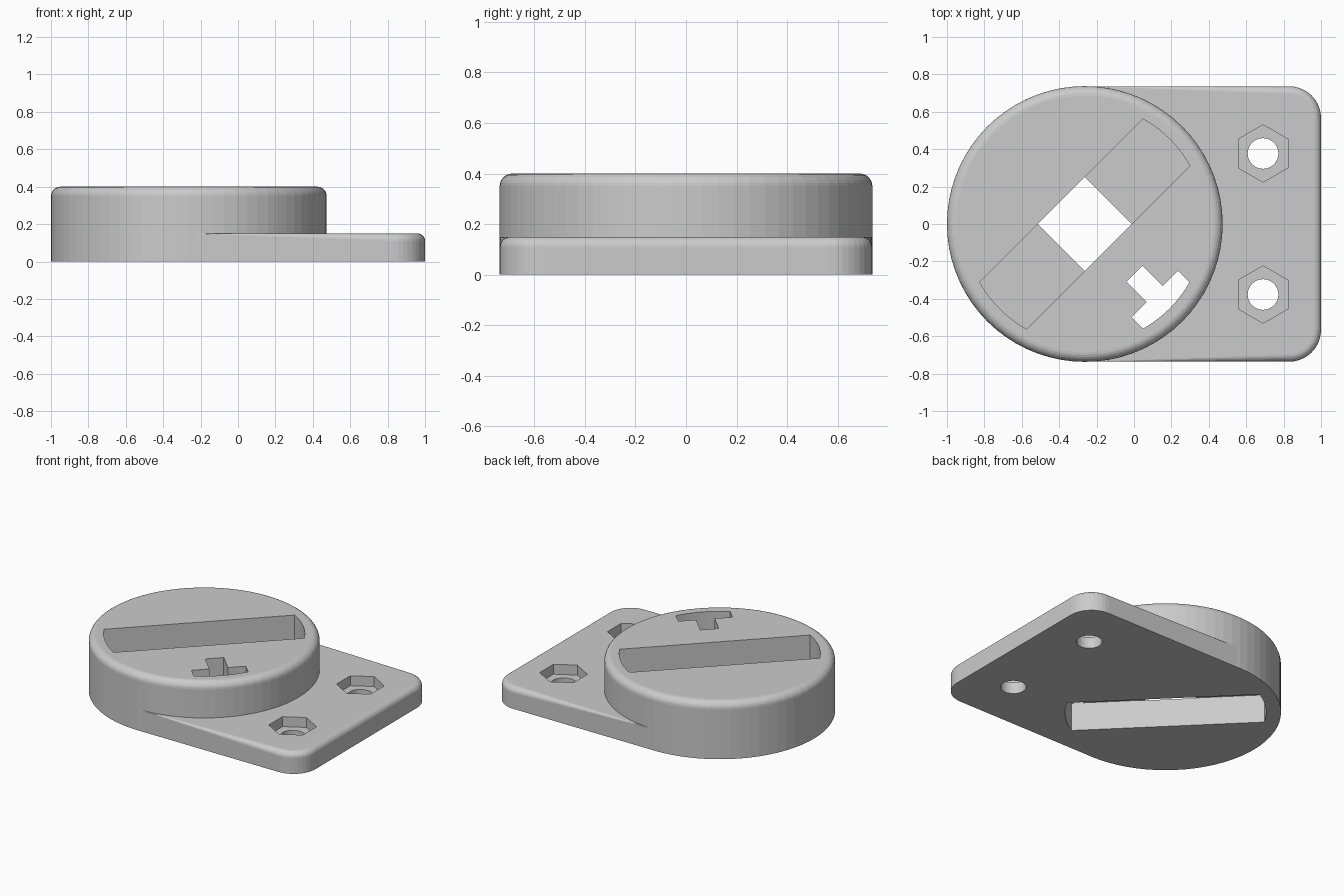
import bpy, bmesh, math
from mathutils import Matrix, Vector

if "Cube" in bpy.data.objects:
    bpy.data.objects.remove(bpy.data.objects["Cube"])

CX, R = -0.263, 0.737          # disc centre and radius
SEG = 72

grey = bpy.data.materials.new("plain grey")
grey.diffuse_color = (0.6, 0.6, 0.6, 1)
grey.use_nodes = True
grey.node_tree.nodes["Principled BSDF"].inputs["Base Color"].default_value = grey.diffuse_color


def arc(r, a0, a1, n):
    return [(r * math.cos(a0 + (a1 - a0) * i / n), r * math.sin(a0 + (a1 - a0) * i / n))
            for i in range(n + 1)]


def ring(r, n, turn=0.0):
    return arc(r, turn, turn + math.tau, n)[:-1]


def finish(name, bm):
    bmesh.ops.recalc_face_normals(bm, faces=bm.faces)
    me = bpy.data.meshes.new(name)
    bm.to_mesh(me)
    bm.free()
    me.materials.append(grey)
    ob = bpy.data.objects.new(name, me)
    bpy.context.collection.objects.link(ob)
    return ob


def prism(name, pts, z0, z1, centre, angle=0.0):
    """Extrude a flat outline from z0 to z1, turned about its centre."""
    bm = bmesh.new()
    face = bm.faces.new([bm.verts.new((x, y, z0)) for x, y in pts])
    new = bmesh.ops.extrude_face_region(bm, geom=[face])["geom"]
    bmesh.ops.translate(bm, vec=(0, 0, z1 - z0),
                        verts=[v for v in new if isinstance(v, bmesh.types.BMVert)])
    bm.transform(Matrix.Translation((*centre, 0)) @ Matrix.Rotation(angle, 4, 'Z'))
    return finish(name, bm)


def rounded_post(r, h, fillet, centre, n, steps=6):
    """Points of an upright post with a rounded top rim."""
    pts = [Vector((centre[0] + x, centre[1] + y, 0)) for x, y in ring(r, n)]
    for i in range(steps + 1):
        a = math.pi / 2 * i / steps
        rr, z = r - fillet * (1 - math.cos(a)), h - fillet * (1 - math.sin(a))
        pts += [Vector((centre[0] + x, centre[1] + y, z)) for x, y in ring(rr, n)]
    return pts


def hull(name, pts):
    bm = bmesh.new()
    for p in pts:
        bm.verts.new(p)
    res = bmesh.ops.convex_hull(bm, input=bm.verts)
    loose = {v for v in res["geom_interior"] + res["geom_unused"]
             if isinstance(v, bmesh.types.BMVert)}
    bmesh.ops.delete(bm, geom=list(loose), context='VERTS')
    bmesh.ops.dissolve_limit(bm, angle_limit=0.002, verts=bm.verts, edges=bm.edges)
    return finish(name, bm)


def boolean(target, tool, operation):
    mod = target.modifiers.new(tool.name, 'BOOLEAN')
    mod.operation, mod.solver, mod.object = operation, 'EXACT', tool
    bpy.context.view_layer.objects.active = target
    bpy.ops.object.modifier_apply(modifier=mod.name)
    bpy.data.objects.remove(tool)


# Round housing joined to the mounting plate
body = hull("round_housing_with_plate", rounded_post(R, 0.4, 0.05, (CX, 0), SEG))
pr = 0.17
plate_pts = rounded_post(R - 0.001, 0.15, 0.0, (CX, 0), SEG, 1)
for s in (-1, 1):
    plate_pts += rounded_post(pr, 0.15, 0.04, (1 - pr, s * (R - 0.001 - pr)), 40)
boolean(body, hull("mounting_plate", plate_pts), 'UNION')

# Two crossing slots, lower one from below and upper one from above
SR, HW = 0.642, 0.177


def slot_outline(r, hw):
    a = math.asin(hw / r)
    return arc(r, -a, a, 10) + arc(r, math.pi - a, math.pi + a, 10)


c = (CX, 0)
q = math.pi / 4
boolean(body, prism("lower_slot", slot_outline(SR, HW), -0.1, 0.2, c, -q), 'DIFFERENCE')
boolean(body, prism("upper_slot", slot_outline(SR, HW), 0.198, 0.5, c, q), 'DIFFERENCE')

# T-shaped openings from the top into the ends of the lower slot
tw, tr = HW - 0.001, SR - 0.002
ta = math.asin(tw / tr)
t_outline = arc(tr, -ta, ta, 10) + [(0.53, tw), (0.53, 0.06), (0.376, 0.06),
                                    (0.376, -0.06), (0.53, -0.06), (0.53, -tw)]
for ang in (3 * q, -q):
    boolean(body, prism("t_opening", t_outline, 0.19, 0.5, c, ang), 'DIFFERENCE')

# Screw holes with hexagonal nut pockets
for s in (-1, 1):
    at = (0.69, s * 0.377)
    boolean(body, prism("screw_hole", ring(0.082, 32), -0.1, 0.3, at), 'DIFFERENCE')
    boolean(body, prism("nut_pocket", ring(0.153, 6, math.pi / 6), 0.08, 0.3, at), 'DIFFERENCE')
